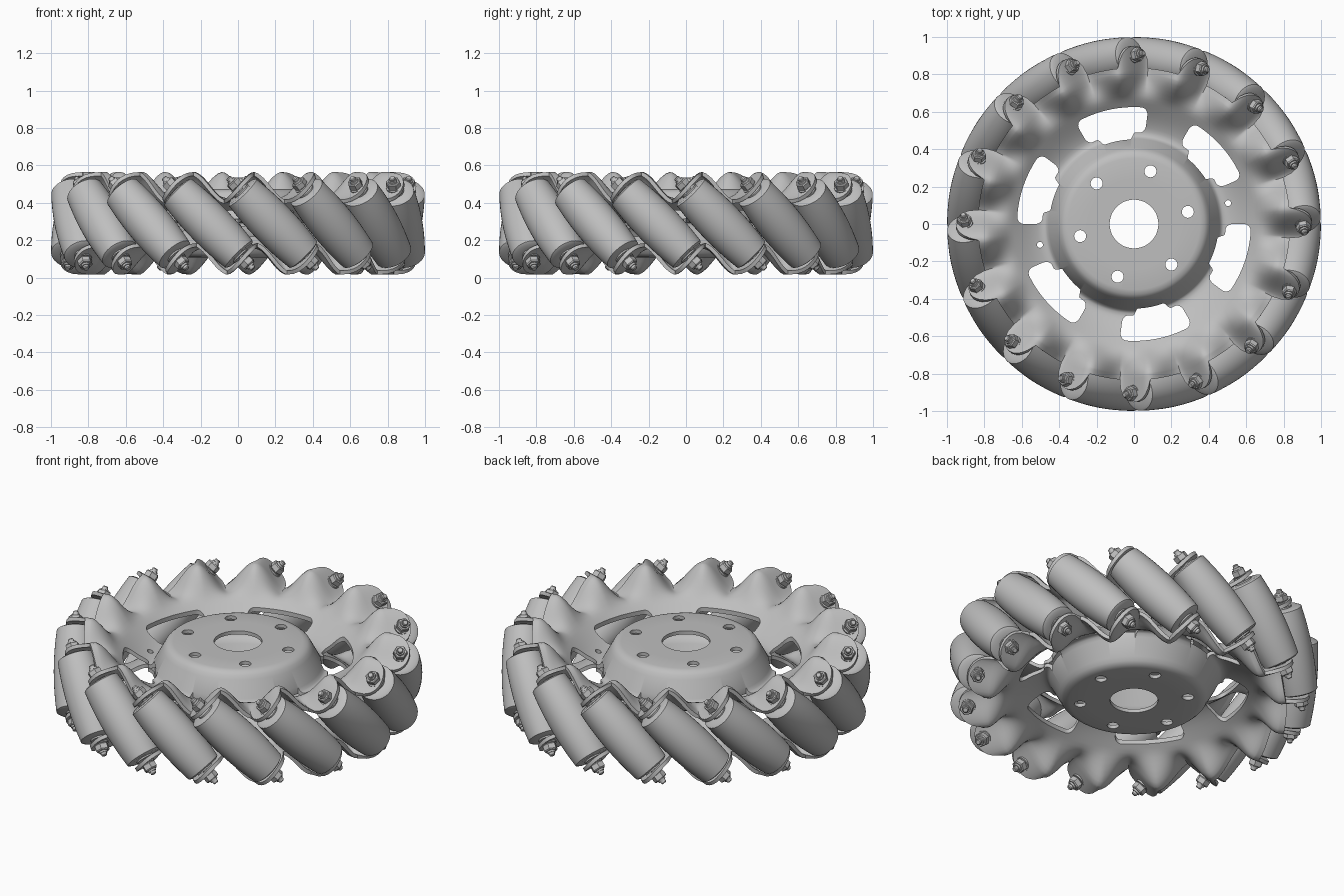
import bpy, bmesh
from math import sin, cos, sqrt, pi, radians
from mathutils import Matrix, Vector

if "Cube" in bpy.data.objects:
    bpy.data.objects.remove(bpy.data.objects["Cube"])

MID = 0.29            # height of the middle plane
COUNT = 16            # rollers
STEP = 2 * pi / COUNT
ROLLER_START = radians(-10.3)
TAB_SHIFT = radians(11.8)

grey = bpy.data.materials.new("plain_grey")
grey.use_nodes = True
colour = (0.52, 0.52, 0.52, 1)
grey.diffuse_color = colour
grey.node_tree.nodes["Principled BSDF"].inputs["Base Color"].default_value = colour


def add_object(name, bm):
    mesh = bpy.data.meshes.new(name)
    bmesh.ops.recalc_face_normals(bm, faces=bm.faces)
    bm.to_mesh(mesh)
    bm.free()
    mesh.materials.append(grey)
    ob = bpy.data.objects.new(name, mesh)
    bpy.context.collection.objects.link(ob)
    return ob


def smooth(ob, angle=35):
    bpy.ops.object.select_all(action='DESELECT')
    ob.select_set(True)
    bpy.context.view_layer.objects.active = ob
    bpy.ops.object.shade_smooth_by_angle(angle=radians(angle))


def ease(t):
    t = min(1, max(0, t))
    return t * t * (3 - 2 * t)


def lathe(bm, profile, sides):
    """Closed solid turned around z from (radius, height) pairs."""
    rings = [[bm.verts.new((r * cos(2 * pi * i / sides), r * sin(2 * pi * i / sides), z))
              for i in range(sides)] for r, z in profile]
    for a, b in zip(rings, rings[1:]):
        for i in range(sides):
            j = (i + 1) % sides
            bm.faces.new((a[i], a[j], b[j], b[i]))
    bm.faces.new(rings[0][::-1])
    bm.faces.new(rings[-1])


def prism(bm, outline):
    """Tall vertical cutter from a flat outline."""
    low = [bm.verts.new((x, y, -0.2)) for x, y in outline]
    high = [bm.verts.new((x, y, 0.8)) for x, y in outline]
    bm.faces.new(low[::-1])
    bm.faces.new(high)
    for i in range(len(low)):
        j = (i + 1) % len(low)
        bm.faces.new((low[i], low[j], high[j], high[i]))


def polar(r, a):
    return r * cos(a), r * sin(a)


# Cutter for the slots, mounting holes and pin holes
bm = bmesh.new()
for k in range(6):
    centre = radians(60 * k - 18.5)
    outer, inner = [], []
    for i in range(49):
        a = 18.5 * sin(pi * (i / 48 - 0.5))
        q = max(0, (abs(a) - 15) / 3.5)
        corner = 0.04 * (1 - sqrt(max(0, 1 - q * q)))
        angle = centre + radians(a)
        outer.append(polar(0.625 - corner, angle))
        inner.append(polar(0.452 + 0.038 * ease((abs(a) - 9) / 3) + corner, angle))
    prism(bm, outer + inner[::-1])
holes = [(0.295, 60 * k + 12.7, 0.032) for k in range(6)] + [(0.515, 12.5, 0.016), (0.515, 192.5, 0.016)]
for dist, deg, rad in holes:
    cx, cy = polar(dist, radians(deg))
    prism(bm, [(cx + rad * cos(i * pi / 12), cy + rad * sin(i * pi / 12)) for i in range(24)])
cutter = add_object("slot_cutter", bm)
cutter.hide_render = True

# Pressed side plates: raised hub, slotted dish, flared wall and wavy tabbed rim
HUB = [(0.13, 0.172), (0.24, 0.172), (0.35, 0.172), (0.372, 0.167), (0.387, 0.154), (0.398, 0.134),
       (0.447, 0.042), (0.458, 0.022), (0.475, 0.012)]
COLS, WALL_ROWS, TAB_ROWS, RISE = 24, 14, 6, 0.48
WALL_START, WALL_END = 0.5, 0.80


def wave(u):
    """Tab rises at about 45 degrees around u = 0, then falls back."""
    v = (u + RISE / 2) % 1
    t = v / RISE if v < RISE else (1 - v) / (1 - RISE)
    return 0.35 * (2 * t - 1) - 0.65 * cos(pi * t)


def height(r, u):
    """Dish curving up into the wall, with waves growing toward the rim."""
    t = min(1, (r - WALL_START) / (WALL_END - WALL_START))
    dish = 0.012 + 0.178 * (0.45 * t + 0.55 * ease(t))
    return dish + 0.075 * wave(u) * ease((r - 0.66) / 0.15)


def side_plate(name, side, tab_angle):
    bm = bmesh.new()
    total = COLS * COUNT
    columns = []
    for i in range(total):
        u = i / COLS
        near = u - round(u)
        angle = tab_angle + side * u * STEP
        edge = 0.835 + 0.118 * max(0, 1 - (near / 0.24) ** 2) ** 0.6
        radii = [WALL_START + (WALL_END - WALL_START) * k / WALL_ROWS for k in range(WALL_ROWS + 1)]
        radii += [WALL_END + (edge - WALL_END) * k / TAB_ROWS for k in range(1, TAB_ROWS + 1)]
        points = HUB + [(r, height(r, u)) for r in radii]
        columns.append([bm.verts.new((*polar(r, angle), MID + side * h)) for r, h in points])
    for i in range(total):
        a, b = columns[i], columns[(i + 1) % total]
        for k in range(len(a) - 1):
            bm.faces.new((a[k], a[k + 1], b[k + 1], b[k]))
    ob = add_object(name, bm)
    solid = ob.modifiers.new("thickness", 'SOLIDIFY')
    solid.thickness, solid.offset = 0.021, 0
    cut = ob.modifiers.new("slots", 'BOOLEAN')
    cut.object, cut.operation, cut.solver = cutter, 'DIFFERENCE', 'EXACT'
    bpy.context.view_layer.update()
    graph = bpy.context.evaluated_depsgraph_get()
    mesh = bpy.data.meshes.new_from_object(ob.evaluated_get(graph))
    ob.modifiers.clear()
    ob.data = mesh
    smooth(ob, 40)


side_plate("upper_side_plate", 1, ROLLER_START - TAB_SHIFT)
side_plate("lower_side_plate", -1, ROLLER_START + TAB_SHIFT)
bpy.data.objects.remove(cutter)

# Barrel roller, shaped so that its outside follows the wheel's round outline
bm = bmesh.new()
HALF, AXIS = 0.242, 0.882
barrel = [(0.05, -HALF - 0.008), (0.05, -HALF), (0.088, -HALF)]
for i in range(13):
    t = (HALF - 0.008) * (i / 6 - 1)
    barrel.append((1 - sqrt(AXIS ** 2 + t * t / 2), t))
barrel += [(r, -z) for r, z in barrel[2::-1]]
lathe(bm, barrel, 40)
roller = add_object("roller_1", bm)
smooth(roller)

# Axle with a washer, hexagonal nut and stud at each end
bm = bmesh.new()
for s in (-1, 1):
    lathe(bm, [(0.041, s * 0.268), (0.041, s * 0.278)], 24)
    lathe(bm, [(0.034, s * 0.278), (0.039, s * 0.283), (0.039, s * 0.312), (0.034, s * 0.318)], 6)
    lathe(bm, [(0.024, s * 0.318), (0.022, s * 0.328)], 16)
lathe(bm, [(0.012, -0.345), (0.016, -0.34), (0.016, 0.34), (0.012, 0.345)], 16)
axle = add_object("axle_1", bm)
smooth(axle)

# Place the tilted rollers and axles round the wheel
for k in range(COUNT):
    a = ROLLER_START + k * STEP
    radial = Vector((cos(a), sin(a), 0))
    axis = (Vector((sin(a), -cos(a), 0)) + Vector((0, 0, 1))).normalized()
    turn = Matrix((radial, axis.cross(radial), axis)).transposed().to_4x4()
    place = Matrix.Translation(radial * AXIS + Vector((0, 0, MID))) @ turn
    for part, label in ((roller, "roller"), (axle, "axle")):
        ob = part
        if k:
            ob = part.copy()
            ob.name = f"{label}_{k + 1}"
            bpy.context.collection.objects.link(ob)
        ob.matrix_world = place
